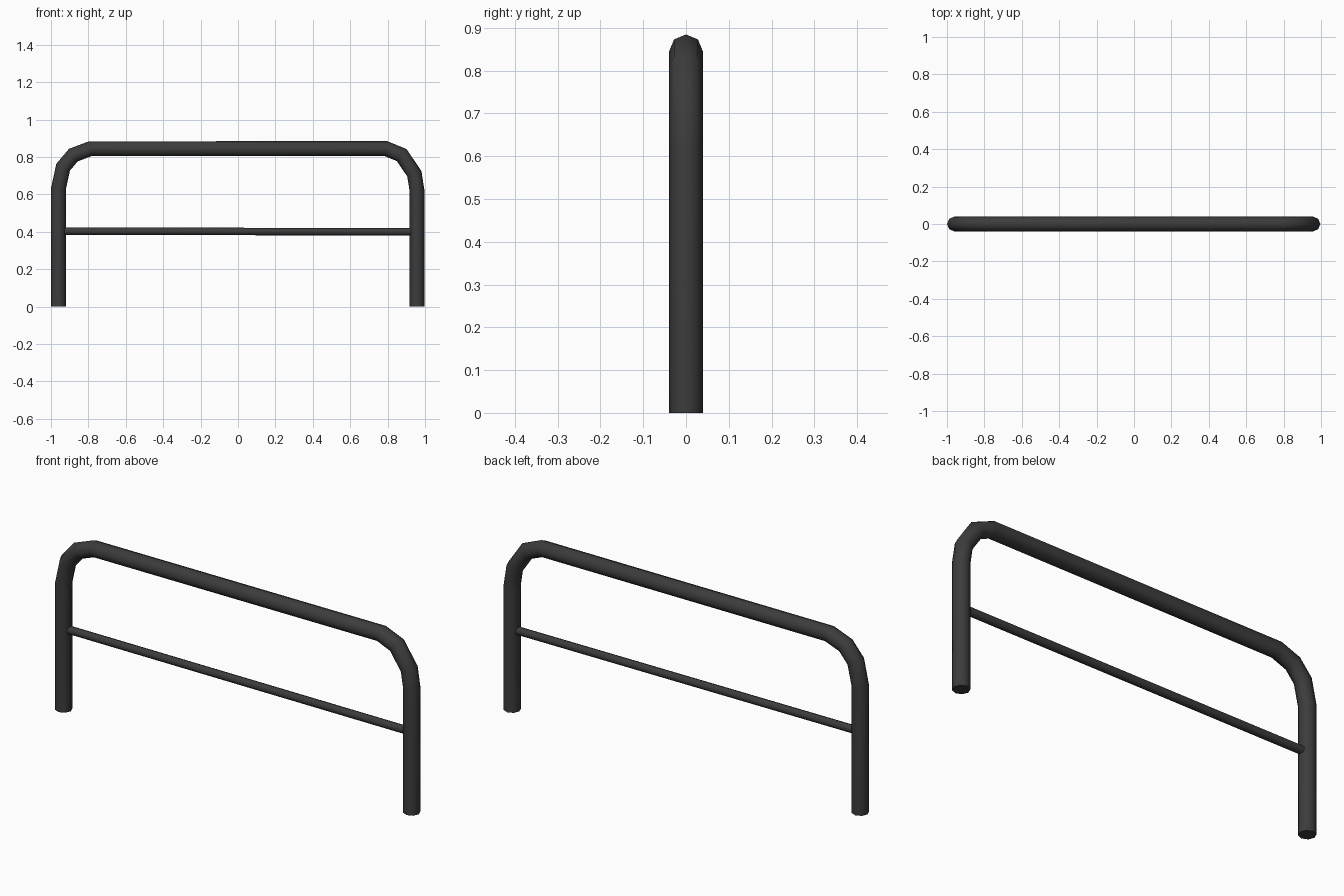
import bpy, bmesh
from math import cos, sin, pi, radians
from mathutils import Vector

if "Cube" in bpy.data.objects:
    bpy.data.objects.remove(bpy.data.objects["Cube"])

dark = bpy.data.materials.new("dark_metal")
dark.diffuse_color = (0.045, 0.045, 0.045, 1)
dark.use_nodes = True
dark.node_tree.nodes["Principled BSDF"].inputs["Base Color"].default_value = dark.diffuse_color


def tube(name, path, radius, sides=8):
    """Sweep a mitred, capped round section along an (x, z) path."""
    pts = [Vector((x, 0, z)) for x, z in path]
    y = Vector((0, 1, 0))
    bm = bmesh.new()
    rings = []
    for i, p in enumerate(pts):
        d_in = (p - pts[i - 1]).normalized() if i else (pts[1] - p).normalized()
        d_out = (pts[i + 1] - p).normalized() if i < len(pts) - 1 else d_in
        tangent = (d_in + d_out).normalized()
        normal = y.cross(tangent) / tangent.dot(d_in)
        rings.append([bm.verts.new(p + radius * (normal * cos(2 * pi * k / sides)
                                                 + y * sin(2 * pi * k / sides)))
                      for k in range(sides)])
    for a, b in zip(rings, rings[1:]):
        for k in range(sides):
            n = (k + 1) % sides
            bm.faces.new((a[k], a[n], b[n], b[k]))
    bm.faces.new(rings[0])
    bm.faces.new(rings[-1])
    bmesh.ops.recalc_face_normals(bm, faces=bm.faces)
    mesh = bpy.data.meshes.new(name)
    bm.to_mesh(mesh)
    bm.free()
    mesh.materials.append(dark)
    ob = bpy.data.objects.new(name, mesh)
    bpy.context.collection.objects.link(ob)
    bpy.ops.object.select_all(action='DESELECT')
    ob.select_set(True)
    bpy.context.view_layer.objects.active = ob
    bpy.ops.object.shade_smooth_by_angle(angle=radians(50))
    return ob


# Bent outer hoop: two legs and the top rail
tube("hoop_frame", [(-0.96, 0), (-0.96, 0.63), (-0.935, 0.745), (-0.88, 0.81),
                    (-0.79, 0.844), (0.79, 0.845), (0.875, 0.81),
                    (0.943, 0.71), (0.957, 0.62), (0.957, 0)], 0.0395)

# Thin horizontal rail between the legs
tube("cross_rail", [(-0.94, 0.403), (0.94, 0.4)], 0.02)
